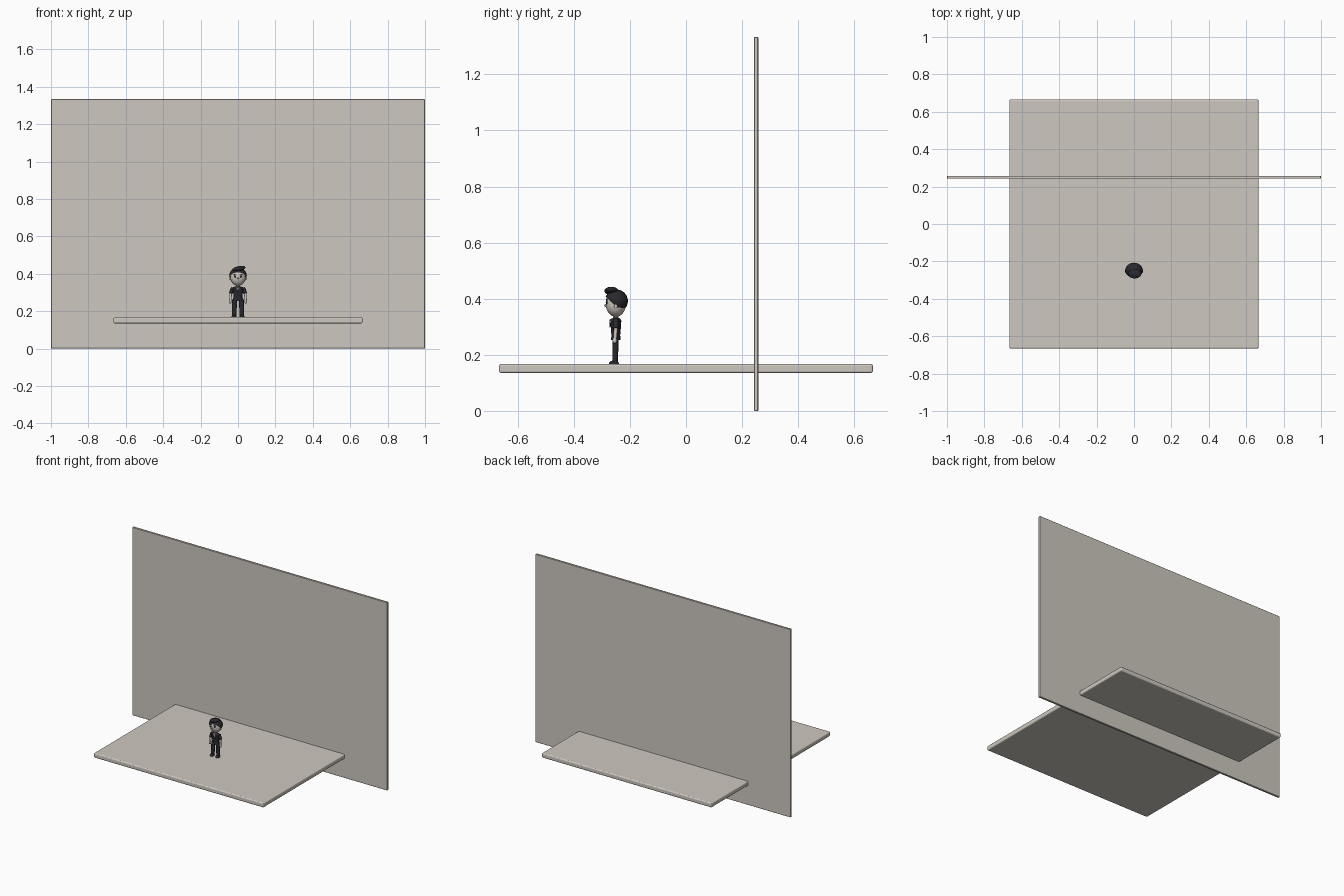
import bpy, bmesh, math
from mathutils import Vector

cube = bpy.data.objects.get("Cube")
if cube:
    bpy.data.objects.remove(cube, do_unlink=True)


def material(name, r, g, b):
    m = bpy.data.materials.new(name)
    m.use_nodes = True
    m.diffuse_color = (r, g, b, 1)
    bsdf = next(n for n in m.node_tree.nodes if n.type == 'BSDF_PRINCIPLED')
    bsdf.inputs["Base Color"].default_value = (r, g, b, 1)
    return m


stone = material("warm_stone", 0.62, 0.575, 0.525)
dark = material("charcoal", 0.022, 0.022, 0.027)
Y = -0.25  # depth at which the figure stands


def finish(name, mat, smooth=True):
    o = bpy.context.object
    o.name = name
    o.data.materials.append(mat)
    bpy.ops.object.transform_apply(location=False, rotation=True, scale=True)
    if smooth:
        bpy.ops.object.shade_smooth_by_angle(angle=math.radians(40))
    return o


def box(name, mat, loc, size, bevel=0, segments=2):
    bpy.ops.mesh.primitive_cube_add(size=1, location=loc)
    bpy.context.object.scale = size
    o = finish(name, mat, False)
    if bevel:
        mod = o.modifiers.new("rounded_edges", 'BEVEL')
        mod.width, mod.segments = bevel, segments
    return o


def ball(name, mat, loc, radii, rot=(0, 0, 0)):
    bpy.ops.mesh.primitive_uv_sphere_add(segments=24, ring_count=16, radius=1,
                                         location=loc, rotation=rot)
    bpy.context.object.scale = radii
    return finish(name, mat)


def limb(name, mat, start, end, r1, r2, flat=1.0):
    """Tapered round limb between two points, flattened front to back."""
    a, b = Vector(start), Vector(end)
    bpy.ops.mesh.primitive_cone_add(vertices=20, radius1=r1, radius2=r2,
                                    depth=(b - a).length, location=(a + b) / 2)
    o = bpy.context.object
    o.rotation_euler = (b - a).to_track_quat('Z', 'Y').to_euler()
    o = finish(name, mat)
    o.scale.y = flat
    return o


def keep_side(o, point, normal):
    """Cut a mesh by a world plane and keep the side the normal points to."""
    bm = bmesh.new()
    bm.from_mesh(o.data)
    bmesh.ops.bisect_plane(bm, geom=bm.verts[:] + bm.edges[:] + bm.faces[:],
                           plane_co=Vector(point) - o.location,
                           plane_no=normal, clear_inner=True)
    bm.to_mesh(o.data)
    bm.free()


# Backdrop and floor
box("back_wall", stone, (0, 0.25, 0.667), (2, 0.015, 1.333), 0.002, 1)
box("floor_slab", stone, (0, 0, 0.152), (1.332, 1.332, 0.033), 0.008, 3)

# Head, hair and cap
ball("head", stone, (0, Y, 0.381), (0.041, 0.036, 0.045))
hair = ball("hair", dark, (0, Y + 0.002, 0.392), (0.047, 0.041, 0.041))
keep_side(hair, (0, -0.287, 0.408), (0, 0.68, 0.73))
ball("cap_crown", dark, (0.004, -0.266, 0.428), (0.036, 0.025, 0.013),
     (0, math.radians(-12), 0))
ball("nose", stone, (0, -0.287, 0.376), (0.005, 0.005, 0.005))
box("mouth", dark, (0, -0.279, 0.359), (0.013, 0.003, 0.002))

# Torso
limb("jacket", dark, (0, Y, 0.272), (0, Y, 0.323), 0.023, 0.028, 0.7)
ball("shoulders", dark, (0, Y, 0.321), (0.031, 0.019, 0.013))
limb("hips", dark, (0, Y, 0.254), (0, Y, 0.274), 0.029, 0.025, 0.6)
limb("neck", stone, (0, Y, 0.325), (0, Y, 0.343), 0.01, 0.01)
limb("shirt_front", stone, (0, -0.266, 0.298), (0, -0.268, 0.329), 0.002, 0.01, 0.35)
limb("tie", dark, (0, -0.27, 0.297), (0, -0.272, 0.326), 0.003, 0.0015, 0.6)

# Paired parts
for side, s in (("left", 1), ("right", -1)):
    ball(side + "_eye", dark, (s * 0.015, -0.282, 0.386), (0.007, 0.004, 0.006))
    brow = box(side + "_brow", dark, (s * 0.016, -0.282, 0.397), (0.016, 0.005, 0.004))
    brow.rotation_euler.y = s * math.radians(12)
    ball(side + "_ear", stone, (s * 0.041, Y, 0.374), (0.004, 0.006, 0.009))
    limb(side + "_sleeve", dark, (s * 0.028, Y, 0.326), (s * 0.039, Y, 0.294), 0.01, 0.01)
    limb(side + "_forearm", stone, (s * 0.039, Y, 0.296), (s * 0.041, Y - 0.003, 0.258), 0.007, 0.006)
    ball(side + "_hand", stone, (s * 0.041, Y - 0.004, 0.252), (0.007, 0.008, 0.011))
    limb(side + "_leg", dark, (s * 0.021, Y - 0.003, 0.172), (s * 0.018, Y, 0.262), 0.012, 0.014, 0.8)
    shoe = ball(side + "_shoe", dark, (s * 0.022, -0.257, 0.169), (0.014, 0.018, 0.011))
    keep_side(shoe, (0, 0, 0.1685), (0, 0, 1))
